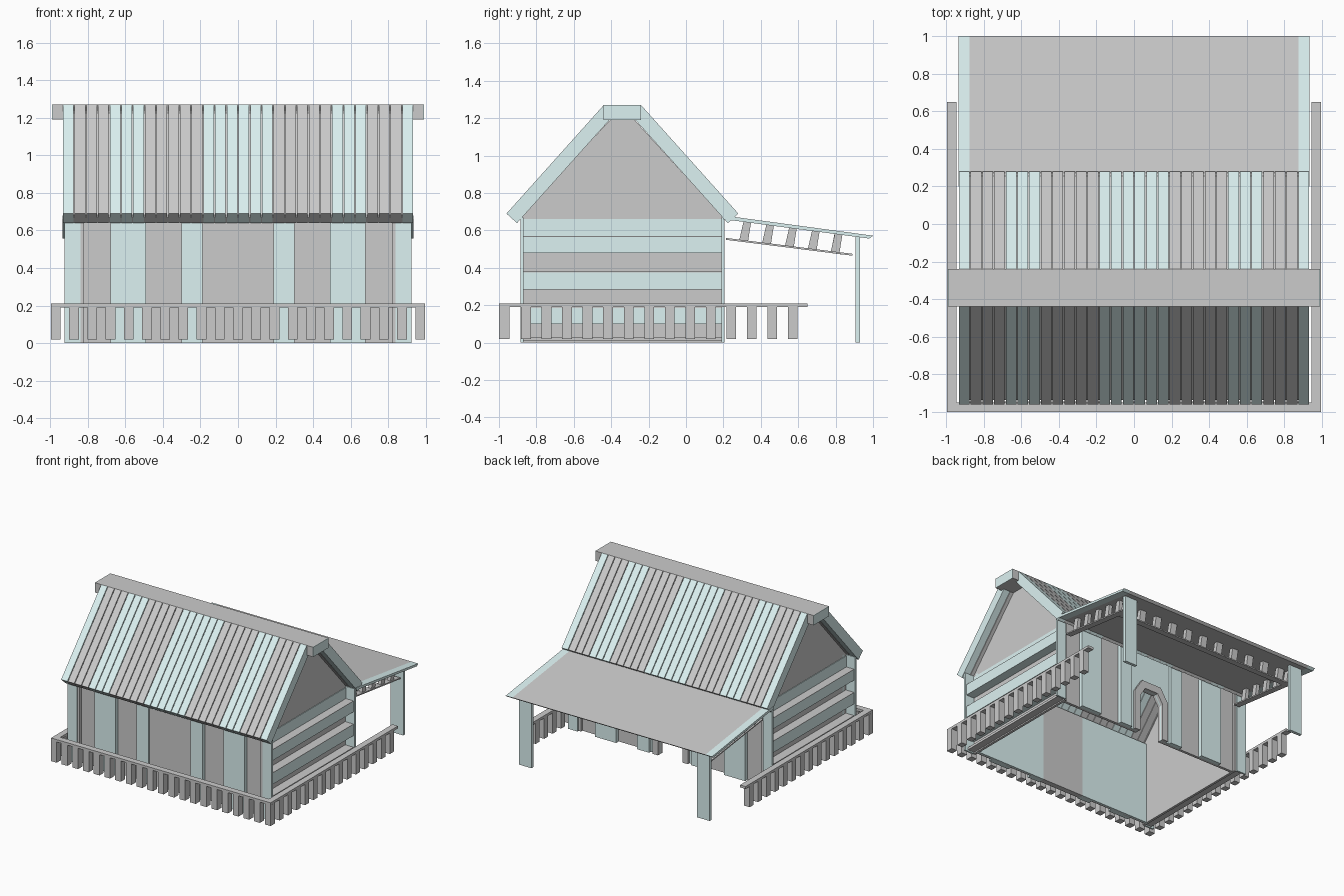
import bpy, bmesh
from mathutils import Vector

if "Cube" in bpy.data.objects:
    bpy.data.objects.remove(bpy.data.objects["Cube"])

pale = bpy.data.materials.new("pale_wood")
pale.diffuse_color = (0.72, 0.89, 0.89, 1)
pale.use_nodes = True
pale.node_tree.nodes["Principled BSDF"].inputs["Base Color"].default_value = pale.diffuse_color


class Part:
    """Collects prisms and boxes into one named object."""
    def __init__(self, name, mat=None):
        self.name, self.mat, self.bm = name, mat, bmesh.new()

    def prism(self, pts, a, b, axis):
        def place(p, t):
            return Vector((t, p[0], p[1])) if axis == 'x' else Vector((p[0], t, p[1]))
        lo = [self.bm.verts.new(place(p, a)) for p in pts]
        hi = [self.bm.verts.new(place(p, b)) for p in pts]
        n = len(pts)
        self.bm.faces.new(lo)
        self.bm.faces.new(hi[::-1])
        for i in range(n):
            j = (i + 1) % n
            self.bm.faces.new((lo[i], hi[i], hi[j], lo[j]))

    def box(self, x0, x1, y0, y1, z0, z1):
        self.prism([(y0, z0), (y1, z0), (y1, z1), (y0, z1)], x0, x1, 'x')

    def done(self):
        bmesh.ops.recalc_face_normals(self.bm, faces=self.bm.faces)
        me = bpy.data.meshes.new(self.name)
        self.bm.to_mesh(me)
        self.bm.free()
        ob = bpy.data.objects.new(self.name, me)
        if self.mat:
            me.materials.append(self.mat)
        bpy.context.collection.objects.link(ob)


# Main roof: planks in colour groups over a thin underlay
CY = -0.34
groups = [(1, 1), (3, 0), (3, 1), (5, 0), (6, 1), (5, 0), (3, 1), (3, 0), (1, 1)]
pitch = 1.87 / 30


def slope(side, d0, d1):
    """Cross-section of one roof slope between two depths below its surface."""
    nx, nz = -0.743, -0.667
    ends = [(0.62, 0.69), (0.10, 1.27)]
    out = [(y + nx * d0, z + nz * d0) for y, z in ends]
    inn = [(y + nx * d1, z + nz * d1) for y, z in ends[::-1]]
    return [(CY + side * y, z) for y, z in out + inn]


planks = [Part("grey_roof_planks"), Part("pale_roof_planks", pale)]
underlay = Part("roof_underlay")
for side in (-1, 1):
    x = -0.935
    for count, colour in groups:
        for _ in range(count):
            planks[colour].prism(slope(side, 0, 0.076), x + 0.003, x + pitch - 0.003, 'x')
            x += pitch
    underlay.prism(slope(side, 0.03, 0.07), -0.925, 0.925, 'x')
for p in planks + [underlay]:
    p.done()

ridge = Part("ridge_cap")
ridge.box(-0.985, 0.985, CY - 0.1, CY + 0.1, 1.19, 1.27)
ridge.done()
caps = Part("ridge_cap_ends", pale)
for s in (-1, 1):
    caps.box(s * 0.985, s * 0.99, CY - 0.1, CY + 0.1, 1.19, 1.27)
caps.done()

# Recessed gable walls clad in horizontal boards with grey tops
gable = Part("gable_walls")
tops = Part("gable_board_tops")
boards = Part("gable_boards", pale)
for s in (-1, 1):
    gable.prism([(-0.88, 0), (0.19, 0), (0.19, 0.68), (CY + 0.02, 1.24), (CY - 0.02, 1.24), (-0.88, 0.68)],
                s * 0.82, s * 0.84, 'x')
    boards.box(s * 0.84, s * 0.845, -0.88, 0.19, 0.57, 0.66)
    for z0, z1 in ((0.10, 0.19), (0.285, 0.38), (0.48, 0.57)):
        boards.box(s * 0.84, s * 0.915, -0.88, 0.19, z0, z1 - 0.004)
        tops.box(s * 0.84, s * 0.915, -0.88, 0.19, z1 - 0.004, z1)
    tops.box(s * 0.84, s * 0.90, -0.88, 0.19, 0.01, 0.03)
for p in (gable, tops, boards):
    p.done()

# Long walls with raised vertical boards; the rear one has a doorway
front = Part("front_wall")
front.box(-0.84, 0.84, -0.855, -0.845, 0, 0.68)
front.box(-0.19, 0.19, -0.875, -0.83, 0, 0.68)
front.done()
lining = Part("front_wall_lining", pale)
for s in (-1, 1):
    lining.box(s * 0.19, s * 0.84, -0.845, -0.83, 0, 0.68)
lining.done()
door = [(0.11, 0), (0.11, 0.30), (0.06, 0.38), (-0.06, 0.38), (-0.11, 0.30), (-0.11, 0)]
back = Part("back_wall")
back.prism([(-0.84, 0), (-0.84, 0.68), (0.84, 0.68), (0.84, 0)] + door, 0.15, 0.172, 'y')
back.done()
panel = Part("door_surround", pale)
panel.prism([(-0.30, 0), (-0.30, 0.68), (0.30, 0.68), (0.30, 0)] + door, 0.172, 0.182, 'y')
panel.done()
frame = Part("door_frame")
frame.prism([(-0.16, 0), (-0.16, 0.33), (-0.09, 0.44), (0.09, 0.44), (0.16, 0.33), (0.16, 0)] + door,
            0.18, 0.205, 'y')
frame.done()

uprights = Part("wall_boards", pale)
for s in (-1, 1):
    for a, b, y0, y1 in ((0.19, 0.30, -0.847, 0.17), (0.49, 0.68, -0.847, 0.17), (0.84, 0.925, -0.87, 0.19)):
        uprights.box(s * max(a, 0.19), s * b, -0.885, y0, 0, 0.67)
        uprights.box(s * a, s * b, y1, 0.205, 0, 0.67)
uprights.done()

# Porch roof, sloping down to the rear
drop = -0.10 / 0.74


def roof_z(y):
    return 0.672 + (y - 0.26) * drop


def porch_slab(part, x0, x1):
    part.prism([(0.2, roof_z(0.2)), (1.0, roof_z(1.0)), (0.98, roof_z(0.98) - 0.018),
                (0.2, roof_z(0.2) - 0.02)], x0, x1, 'x')


porch = Part("porch_roof")
porch_slab(porch, -0.875, 0.875)
porch.done()
edges = Part("porch_roof_edges", pale)
posts = Part("porch_posts", pale)
for s in (-1, 1):
    porch_slab(edges, s * 0.875, s * 0.935)
    posts.box(s * 0.75, s * 0.865, 0.905, 0.93, 0, 0.57)
edges.done()
posts.done()

# Hanging slats and thin rail under the porch roof
trim = Part("porch_trim")
for s in (-1, 1):
    x0, x1 = s * 0.81, s * 0.84
    for i in range(5):
        y = 0.32 + i * 0.122
        zt, zb = roof_z(y) - 0.015, roof_z(y) - 0.115
        trim.prism([(y - 0.012, zt), (y + 0.028, zt - 0.005), (y + 0.012, zb - 0.005), (y - 0.035, zb)],
                   x0, x1, 'x')
    trim.prism([(0.215, 0.56), (0.89, 0.475), (0.89, 0.465), (0.215, 0.55)],
               s * 0.80, s * 0.85, 'x')
for i in range(11):
    x = -0.75 + i * 0.15
    trim.prism([(0.795, 0.588), (0.83, 0.585), (0.81, 0.48), (0.775, 0.485)], x - 0.027, x + 0.027, 'x')
trim.prism([(0.77, 0.49), (0.83, 0.482), (0.83, 0.472), (0.77, 0.48)], -0.80, 0.80, 'x')
trim.done()

# Low fence on the front and both sides
fence = Part("fence_rail")
fence.box(-0.995, 0.995, -1.0, -0.95, 0.19, 0.21)
slats = Part("fence_slats")
for i in range(21):
    x = -0.97 + i * 0.097
    slats.box(x - 0.026, x + 0.026, -1.0, -0.945, 0.02, 0.19)
for s in (-1, 1):
    fence.box(s * 0.945, s * 0.995, -0.95, 0.65, 0.19, 0.21)
    for i in range(1, 15):
        y = -0.965 + i * 0.1097
        slats.box(s * 0.945, s * 0.995, y - 0.026, y + 0.026, 0.02, 0.19)
fence.done()
slats.done()
